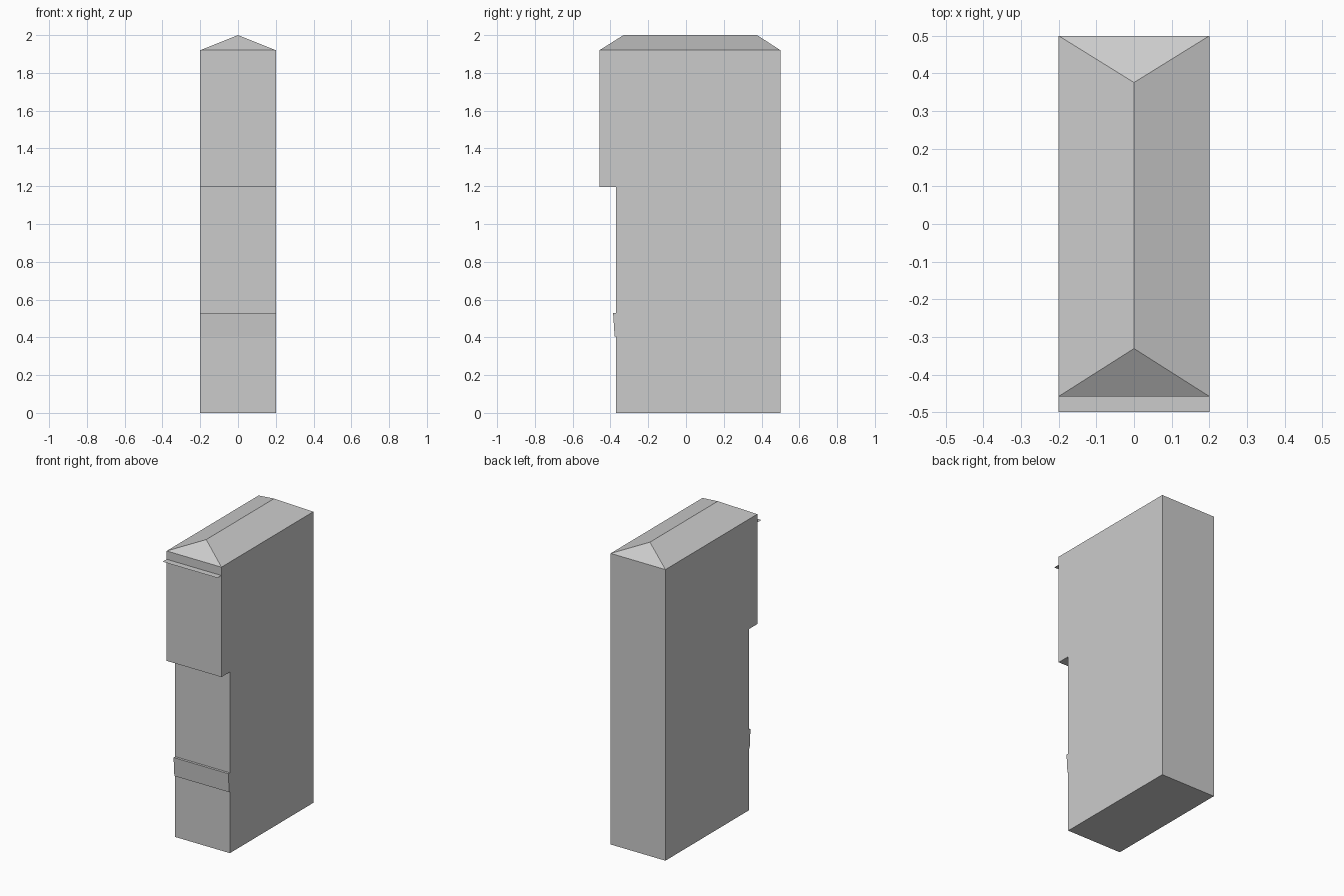
import bpy
import bmesh

if "Cube" in bpy.data.objects:
    bpy.data.objects.remove(bpy.data.objects["Cube"])

HALF_W = 0.2


def make_object(name, bm):
    bmesh.ops.recalc_face_normals(bm, faces=bm.faces)
    mesh = bpy.data.meshes.new(name)
    bm.to_mesh(mesh)
    bm.free()
    obj = bpy.data.objects.new(name, mesh)
    bpy.context.collection.objects.link(obj)
    return obj


def extrude_profile(name, profile, open_edge=None):
    """Sweep a closed (y, z) outline across the full width, optionally leaving one side open."""
    bm = bmesh.new()
    left, right = ([bm.verts.new((x, y, z)) for y, z in profile]
                   for x in (-HALF_W, HALF_W))
    n = len(profile)
    bm.faces.new(left)
    bm.faces.new(right)
    for i in range(n):
        j = (i + 1) % n
        if i != open_edge:
            bm.faces.new((left[i], left[j], right[j], right[i]))
    return make_object(name, bm)


# Main building with overhanging upper floors; the roof closes its top
extrude_profile("building_walls", [
    (0.5, 1.92), (-0.458, 1.92), (-0.458, 1.195), (-0.37, 1.195),
    (-0.37, 0), (0.5, 0)], open_edge=0)

# Slanted sign band above the ground floor
extrude_profile("front_band", [
    (-0.37, 0.405), (-0.378, 0.405), (-0.386, 0.53), (-0.37, 0.53)], open_edge=3)

# Hipped roof: four eave corners and two ridge ends
bm = bmesh.new()
a, b, c, d = (bm.verts.new((x, y, 1.92)) for x, y in (
    (-HALF_W, -0.458), (HALF_W, -0.458), (HALF_W, 0.5), (-HALF_W, 0.5)))
front, back = (bm.verts.new((0, y, 2)) for y in (-0.331, 0.376))
for face in ((a, b, front), (b, c, back, front), (c, d, back), (d, a, front, back)):
    bm.faces.new(face)
make_object("hipped_roof", bm)

# Paper-thin ledge below the front eave
bm = bmesh.new()
bm.faces.new([bm.verts.new((x, y, 1.865)) for x, y in (
    (-HALF_W, -0.5), (HALF_W, -0.5), (HALF_W, -0.458), (-HALF_W, -0.458))])
make_object("front_ledge", bm)
